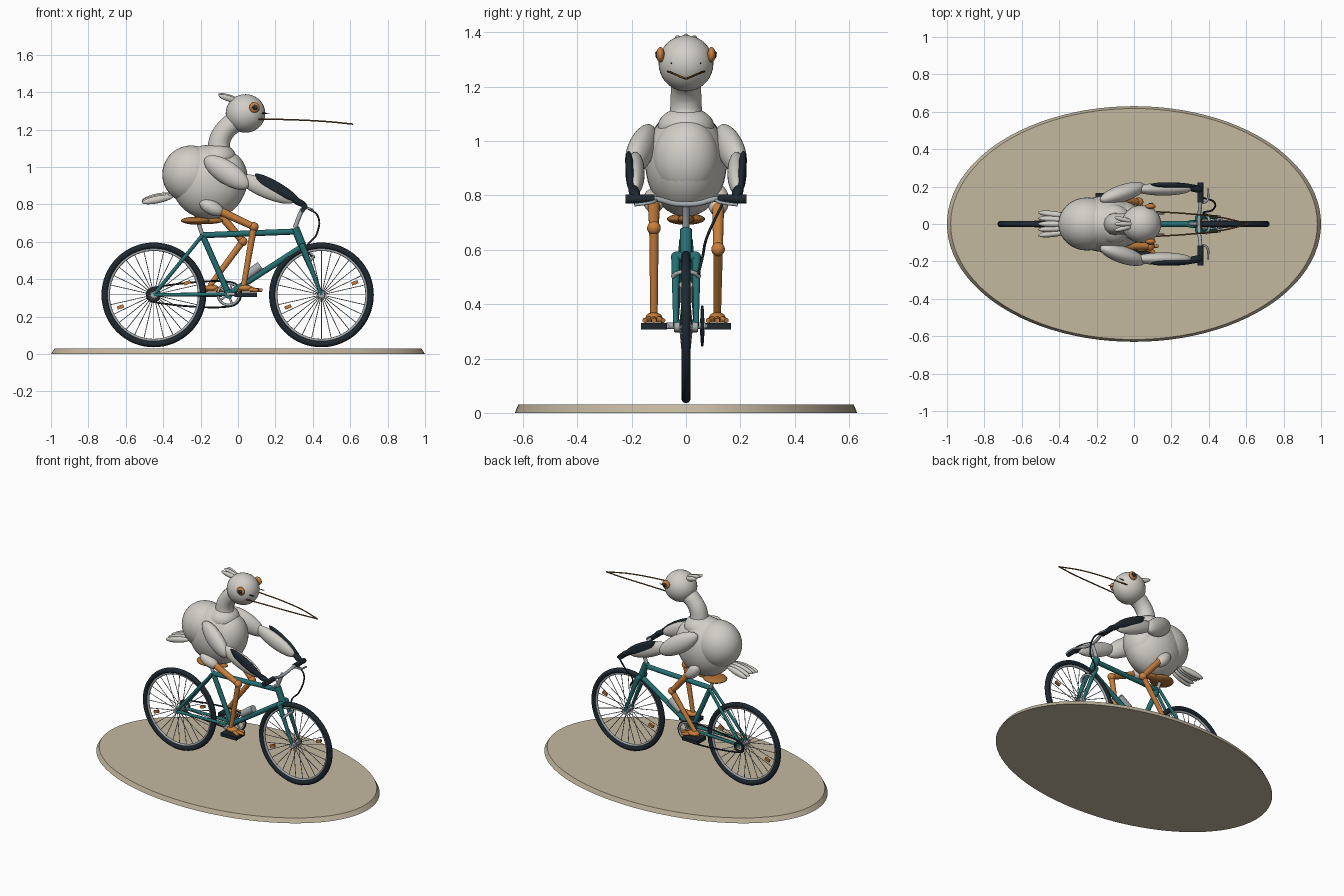
import bpy, bmesh, math
from mathutils import Vector, Matrix

if "Cube" in bpy.data.objects:
    bpy.data.objects.remove(bpy.data.objects["Cube"])


def material(name, r, g, b):
    m = bpy.data.materials.new(name)
    m.use_nodes = True
    m.diffuse_color = (r, g, b, 1)
    m.node_tree.nodes["Principled BSDF"].inputs["Base Color"].default_value = (r, g, b, 1)
    return m


FEATHER = material("pale feather", 0.64, 0.62, 0.57)
ORANGE = material("orange", 0.58, 0.21, 0.045)
TEAL = material("teal paint", 0.018, 0.16, 0.17)
DARK = material("dark rubber", 0.013, 0.022, 0.03)
METAL = material("grey metal", 0.38, 0.41, 0.43)
SAND = material("sand base", 0.55, 0.48, 0.35)
TAN = material("saddle tan", 0.4, 0.16, 0.035)
BROWN = material("bill brown", 0.2, 0.09, 0.025)


def finish(bm, name, mat):
    me = bpy.data.meshes.new(name)
    bm.to_mesh(me)
    bm.free()
    me.materials.append(mat)
    ob = bpy.data.objects.new(name, me)
    bpy.context.collection.objects.link(ob)
    bpy.ops.object.select_all(action="DESELECT")
    bpy.context.view_layer.objects.active = ob
    ob.select_set(True)
    bpy.ops.object.shade_smooth_by_angle(angle=math.radians(40))
    return ob


def ellipsoid(name, centre, radii, mat, along=(1, 0, 0)):
    """Ball stretched by radii, its local x pointing along a direction."""
    bm = bmesh.new()
    turn = Vector(along).to_track_quat("X", "Z").to_matrix().to_4x4()
    mtx = Matrix.Translation(centre) @ turn @ Matrix.Diagonal((*radii, 1))
    bmesh.ops.create_uvsphere(bm, u_segments=32, v_segments=18, radius=1, matrix=mtx)
    return finish(bm, name, mat)


def rods(name, segments, r, mat, r_end=None, sides=14):
    """Straight tubes between pairs of points, joined in one mesh."""
    bm = bmesh.new()
    for a, b in segments:
        a, b = Vector(a), Vector(b)
        mtx = Matrix.Translation((a + b) / 2) @ (b - a).to_track_quat("Z", "Y").to_matrix().to_4x4()
        bmesh.ops.create_cone(bm, cap_ends=True, segments=sides, radius1=r,
                              radius2=r_end or r, depth=(b - a).length, matrix=mtx)
    return finish(bm, name, mat)


def box(name, centre, size, mat, along=(1, 0, 0)):
    bm = bmesh.new()
    turn = Vector(along).to_track_quat("X", "Z").to_matrix().to_4x4()
    bmesh.ops.create_cube(bm, size=1, matrix=Matrix.Translation(centre) @ turn @ Matrix.Diagonal((*size, 1)))
    return finish(bm, name, mat)


def ring(name, centre, major, minor, mat):
    bpy.ops.mesh.primitive_torus_add(location=centre, rotation=(math.pi / 2, 0, 0), major_radius=major,
                                     minor_radius=minor, major_segments=64, minor_segments=12)
    ob = bpy.context.object
    ob.name = name
    ob.data.materials.append(mat)
    bpy.ops.object.shade_smooth()


def tube(name, points, r, mat, radii=None, closed=False):
    """Smooth bent tube through points, turned into a mesh."""
    cu = bpy.data.curves.new(name, "CURVE")
    cu.dimensions = "3D"
    cu.bevel_depth, cu.bevel_resolution, cu.use_fill_caps = r, 4, True
    sp = cu.splines.new("BEZIER")
    sp.bezier_points.add(len(points) - 1)
    sp.use_cyclic_u = closed
    for i, (bp, p) in enumerate(zip(sp.bezier_points, points)):
        bp.co = p
        bp.handle_left_type = bp.handle_right_type = "AUTO"
        bp.radius = radii[i] if radii else 1
    tmp = bpy.data.objects.new(name, cu)
    bpy.context.collection.objects.link(tmp)
    bpy.context.view_layer.update()
    bm = bmesh.new()
    bm.from_mesh(tmp.evaluated_get(bpy.context.evaluated_depsgraph_get()).to_mesh())
    bpy.data.objects.remove(tmp)
    return finish(bm, name, mat)


# Oval base
bm = bmesh.new()
bmesh.ops.create_cone(bm, cap_ends=True, segments=96, radius1=1, radius2=0.98, depth=0.03,
                      matrix=Matrix.Translation((0, 0, 0.015)) @ Matrix.Diagonal((1, 0.63, 1, 1)))
finish(bm, "base", SAND)

# Wheels
REAR, FRONT = Vector((-0.45, 0, 0.316)), Vector((0.446, 0, 0.316))
for label, c in (("rear", REAR), ("front", FRONT)):
    ring(label + "_tyre", c, 0.263, 0.017, DARK)
    ring(label + "_rim", c, 0.243, 0.008, METAL)
    rods(label + "_hub", [(c - Vector((0, 0.045, 0)), c + Vector((0, 0.045, 0)))], 0.018, METAL)
    spokes = []
    for i in range(28):
        a = math.tau * i / 28
        d, side = Vector((math.cos(a), 0, math.sin(a))), Vector((0, 0.022 * (-1) ** i, 0))
        spokes.append((c + d * 0.015 + side, c + d * 0.24))
    rods(label + "_spokes", spokes, 0.0022, METAL, sides=5)
    for s in (-1, 1):
        d = Vector((0.94, 0, 0.34)) * s
        box(label + "_reflector", c + d * 0.19, (0.036, 0.014, 0.018), ORANGE, d)

# Frame
BB, SEAT = Vector((-0.05, 0, 0.32)), Vector((-0.19, 0, 0.635))
HEAD_TOP, HEAD_LOW = Vector((0.305, 0, 0.675)), Vector((0.345, 0, 0.575))
rods("frame_tubes", [(BB, SEAT), (SEAT, HEAD_TOP + Vector((0.01, 0, -0.02))), (HEAD_LOW, BB)], 0.016, TEAL)
rods("head_tube", [(HEAD_TOP, HEAD_LOW)], 0.022, TEAL)
rods("bottom_shell", [(BB + Vector((0, s * 0.04, 0)), BB) for s in (-1, 1)], 0.024, TEAL)
for s in (-1, 1):
    off = Vector((0, s * 0.038, 0))
    rods("seat_stay", [(SEAT + off * 0.4, REAR + off)], 0.01, TEAL)
    rods("chain_stay", [(BB + off * 0.6, REAR + off)], 0.01, TEAL)
    rods("fork_leg", [(HEAD_LOW + off, FRONT + off)], 0.017, TEAL, 0.009)
    ellipsoid("fork_shoulder", HEAD_LOW + off, (0.017, 0.017, 0.017), TEAL)
rods("fork_crown", [(HEAD_LOW + Vector((0, -0.04, 0)), HEAD_LOW + Vector((0, 0.04, 0)))], 0.018, TEAL)
tube("brake_caliper", [(0.385, -0.05, 0.5), (0.4, -0.03, 0.515), (0.4, 0.03, 0.515), (0.385, 0.05, 0.5)], 0.008, METAL)
rods("bottle", [((0.04, 0, 0.415), (0.12, 0, 0.472))], 0.024, METAL)

# Saddle
rods("seat_post", [(SEAT, (-0.215, 0, 0.71))], 0.011, METAL)
ellipsoid("saddle", (-0.225, 0, 0.713), (0.08, 0.07, 0.021), TAN)
ellipsoid("saddle_nose", (-0.16, 0, 0.713), (0.08, 0.03, 0.018), TAN)

# Steering
tube("stem", [HEAD_TOP, (0.325, 0, 0.73), (0.345, 0, 0.775)], 0.012, METAL)
tube("handlebar", [(0.355, -0.21, 0.787), (0.355, -0.11, 0.787), (0.348, -0.04, 0.77),
                   (0.348, 0.04, 0.77), (0.355, 0.11, 0.787), (0.355, 0.21, 0.787)], 0.01, METAL)
for s in (-1, 1):
    rods("grip", [((0.355, s * 0.115, 0.787), (0.355, s * 0.222, 0.787))], 0.017, DARK)
    tube("brake_lever", [(0.36, s * 0.11, 0.783), (0.39, s * 0.125, 0.775), (0.395, s * 0.19, 0.765)], 0.006, METAL)
tube("brake_cable", [(0.37, 0.14, 0.78), (0.425, 0.12, 0.74), (0.42, 0.075, 0.64),
                     (0.37, 0.06, 0.57), (0.4, 0.045, 0.51)], 0.005, DARK)

# Drive train
SIDE = Vector((0, 0.06, 0))
ring("chainring", BB + SIDE, 0.058, 0.007, METAL)
ring("sprocket", REAR + SIDE, 0.03, 0.008, DARK)
arms = [Vector((math.cos(a), 0, math.sin(a))) for a in (math.tau * i / 5 for i in range(5))]
rods("chainring_arms", [(BB + SIDE, BB + SIDE + d * 0.056) for d in arms], 0.006, METAL)
loop = []
for c, r, start in ((BB, 0.066, -90), (REAR, 0.038, 90)):
    for k in range(5):
        a = math.radians(start + 45 * k)
        loop.append(c + SIDE + Vector((math.cos(a), 0, math.sin(a))) * r)
tube("chain", loop, 0.005, DARK, closed=True)
rods("axle", [(BB - SIDE * 1.2, BB + SIDE * 1.2)], 0.012, METAL)

# Cranks, pedals and legs; side -1 is forward
for s, pedal_x, knee, ankle in ((-1, 0.042, (0.085, -0.118, 0.68), (0.03, -0.118, 0.365)),
                                (1, -0.145, (0.025, 0.118, 0.602), (-0.15, 0.115, 0.365))):
    hub = Vector((pedal_x, s * 0.07, 0.32))
    rods("crank", [(BB + Vector((0, s * 0.07, 0)), hub), (hub, hub + Vector((0, s * 0.05, 0)))], 0.009, METAL)
    box("pedal", (pedal_x, s * 0.118, 0.318), (0.12, 0.095, 0.024), DARK)
    hip = (-0.12, s * 0.118, 0.775)
    ellipsoid("thigh", (-0.14, s * 0.118, 0.782), (0.07, 0.04, 0.038), FEATHER, Vector(knee) - Vector(hip))
    rods("upper_leg", [(hip, knee)], 0.023, ORANGE, 0.018)
    ellipsoid("knee", knee, (0.025, 0.025, 0.025), ORANGE)
    rods("lower_leg", [(knee, ankle)], 0.018, ORANGE, 0.014)
    ax, ay, az = ankle
    ellipsoid("foot", (ax + 0.01, ay, 0.352), (0.04, 0.03, 0.018), ORANGE)
    rods("toes", [((ax, ay, 0.348), (ax + 0.1 - 0.02 * abs(k), ay + 0.034 * k, 0.34)) for k in (-1, 0, 1)]
         + [((ax, ay, 0.348), (ax - 0.03, ay, 0.34))], 0.014, ORANGE, 0.009)

# Bird body
ellipsoid("rump", (-0.25, 0, 0.96), (0.155, 0.142, 0.155), FEATHER)
ellipsoid("body", (-0.155, 0, 0.92), (0.2, 0.15, 0.198), FEATHER)
ellipsoid("chest", (-0.06, 0, 0.935), (0.112, 0.122, 0.148), FEATHER)
ellipsoid("shoulders", (-0.11, 0, 1.05), (0.1, 0.105, 0.075), FEATHER)
tube("neck", [(-0.09, 0, 1.03), (-0.1, 0, 1.13), (-0.065, 0, 1.2), (0.03, 0, 1.27)], 0.055, FEATHER,
     radii=[1.25, 1.05, 1, 1.05])
ellipsoid("head", (0.04, 0, 1.286), (0.106, 0.101, 0.103), FEATHER)
for k in (-1, 0, 1):
    ellipsoid("crest_feather", (-0.05, k * 0.022, 1.372 - 0.006 * abs(k)), (0.058, 0.013, 0.016), FEATHER,
              (-1, k * 0.25, 0.32))
for k in range(-2, 3):
    ellipsoid("tail_feather", (-0.43, k * 0.026, 0.838 - 0.006 * abs(k)), (0.085, 0.017, 0.02), FEATHER,
              (-1, k * 0.06, -0.2))

# Face, mirrored
for s in (-1, 1):
    ellipsoid("eye", (0.088, s * 0.094, 1.318), (0.028, 0.015, 0.028), ORANGE)
    ellipsoid("pupil", (0.09, s * 0.105, 1.318), (0.015, 0.008, 0.015), DARK)
    ellipsoid("eye_glint", (0.096, s * 0.112, 1.324), (0.004, 0.003, 0.004), FEATHER)
    ellipsoid("nostril", (0.14, s * 0.054, 1.287), (0.028, 0.003, 0.003), DARK)
    tube("bill_edge", [(0.11, s * 0.066, 1.256), (0.3, s * 0.054, 1.252), (0.47, s * 0.034, 1.243),
                       (0.615, 0, 1.229)], 0.004, BROWN)

# Wings reaching to the grips, mirrored
for s in (-1, 1):
    ellipsoid("upper_wing", (-0.06, s * 0.165, 0.97), (0.145, 0.046, 0.062), FEATHER, (1, s * 0.33, -0.65))
    ellipsoid("forewing", (0.155, s * 0.186, 0.882), (0.165, 0.034, 0.05), FEATHER, (1, 0, -0.42))
    for k in range(3):
        ellipsoid("dark_feather", (0.2 + 0.01 * k, s * 0.207, 0.9 - 0.014 * k), (0.125, 0.015, 0.024), DARK,
                  (1, -s * 0.04, -0.56 + 0.04 * k))
    ellipsoid("hand", (0.325, s * 0.19, 0.812), (0.05, 0.02, 0.018), DARK, (1, -s * 0.2, -0.5))
